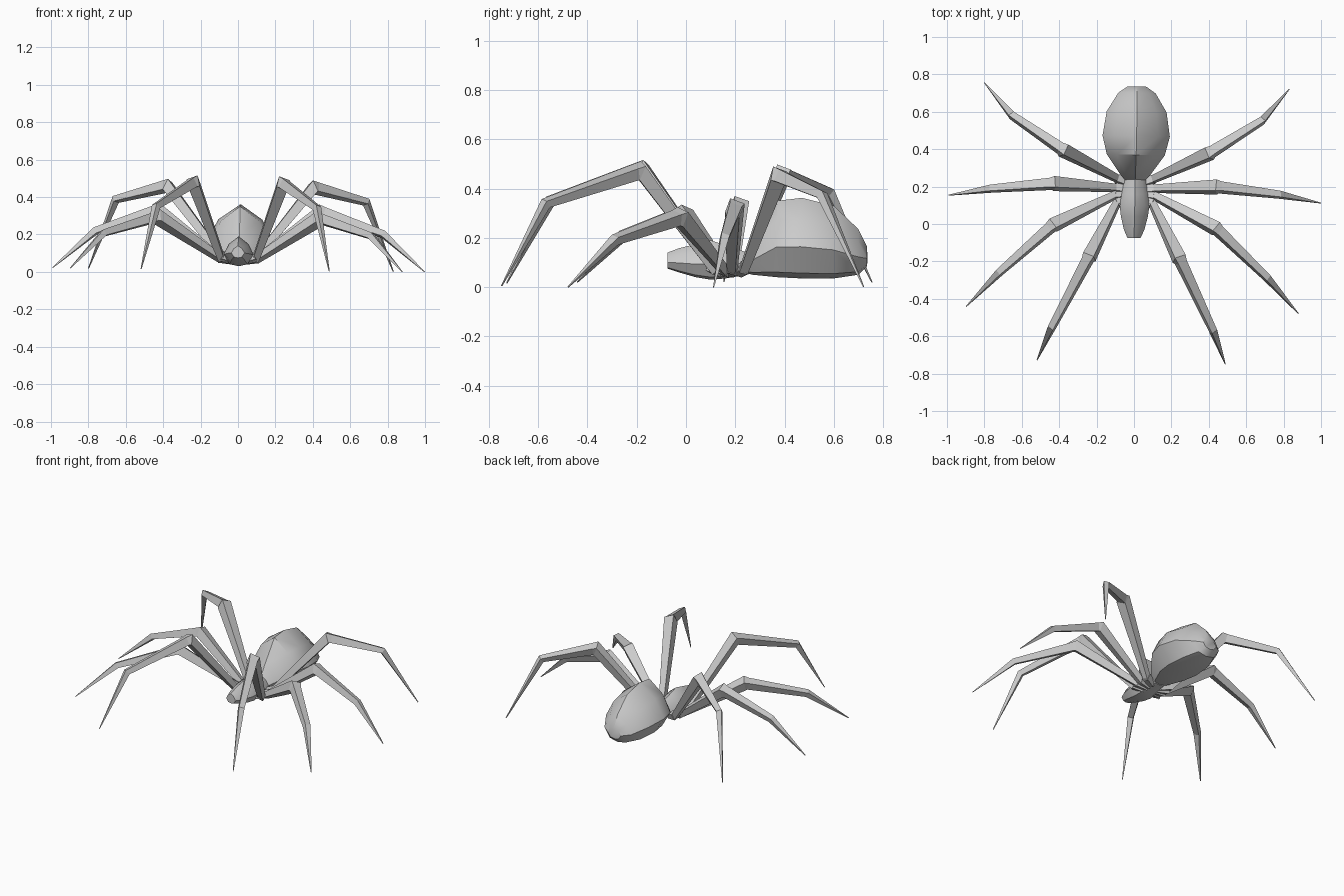
import bpy
import bmesh
import math
from mathutils import Matrix, Vector

cube = bpy.data.objects.get("Cube")
if cube:
    bpy.data.objects.remove(cube, do_unlink=True)

grey = bpy.data.materials.new("plain grey")
grey.use_nodes = True
grey.diffuse_color = (0.6, 0.6, 0.6, 1)
grey.node_tree.nodes["Principled BSDF"].inputs["Base Color"].default_value = (0.6, 0.6, 0.6, 1)

# The whole creature stands slightly turned and tilted
POSE = Matrix.Rotation(math.radians(-1.2), 4, "Z") @ Matrix.Rotation(0.011, 4, "Y")


def loft(name, rings, smooth=False):
    """Skin a list of equal-length point rings and cap both ends."""
    bm = bmesh.new()
    loops = [[bm.verts.new(POSE @ Vector(p)) for p in ring] for ring in rings]
    n = len(loops[0])
    for a, b in zip(loops, loops[1:]):
        for i in range(n):
            j = (i + 1) % n
            bm.faces.new((a[i], a[j], b[j], b[i]))
    bm.faces.new(loops[0])
    bm.faces.new(loops[-1])
    bmesh.ops.recalc_face_normals(bm, faces=bm.faces)
    mesh = bpy.data.meshes.new(name)
    bm.to_mesh(mesh)
    bm.free()
    mesh.materials.append(grey)
    obj = bpy.data.objects.new(name, mesh)
    bpy.context.collection.objects.link(obj)
    if smooth:
        bpy.ops.object.select_all(action="DESELECT")
        obj.select_set(True)
        bpy.context.view_layer.objects.active = obj
        bpy.ops.object.shade_smooth_by_angle(angle=math.radians(32))
    return obj


# Ridged eight-sided body section as (share of half width, share of height)
HALF = [(0.65, 0.75), (1, 0.4), (0.6, 0.07)]
SECTION = [(0, 1)] + HALF + [(0, 0)] + [(-x, z) for x, z in reversed(HALF)]


def body(name, stations):
    """Stations are (y, half width, bottom, top)."""
    loft(name, [[(x * w, y, lo + z * (hi - lo)) for x, z in SECTION]
                for y, w, lo, hi in stations], smooth=True)


body("abdomen", [
    (0.23, 0.05, 0.06, 0.13), (0.27, 0.085, 0.05, 0.2),
    (0.37, 0.155, 0.04, 0.35), (0.47, 0.18, 0.035, 0.362),
    (0.6, 0.16, 0.035, 0.33), (0.7, 0.1, 0.05, 0.235),
    (0.735, 0.05, 0.085, 0.165)])

body("head_and_thorax", [
    (-0.075, 0.035, 0.075, 0.14), (-0.03, 0.055, 0.06, 0.157),
    (0.04, 0.072, 0.04, 0.175), (0.1, 0.08, 0.03, 0.19),
    (0.16, 0.07, 0.035, 0.17), (0.25, 0.055, 0.05, 0.14)])


def tube(name, points, radii, side):
    """Tapered four-sided limb through the points."""
    pts = [Vector((side * x, y, z)) for x, y, z in points]
    rings = []
    for i, p in enumerate(pts):
        steps = []
        if i:
            steps.append((p - pts[i - 1]).normalized())
        if i < len(pts) - 1:
            steps.append((pts[i + 1] - p).normalized())
        d = sum(steps, Vector()).normalized()
        across = d.cross(Vector((0, 0, 1))).normalized()
        normal = across.cross(d)
        ring = []
        for k in range(4):
            a = math.pi / 4 + side * 0.35 + k * math.pi / 2
            ring.append(p + (across * math.cos(a) + normal * math.sin(a)) * radii[i] * 1.35)
        rings.append(ring)
    loft(name, rings)


# Hip, knee, ankle and tip of each leg on one side, front to back
LEGS = {
    "front": [(0.09, 0.12, 0.065), (0.24, -0.18, 0.475), (0.43, -0.56, 0.345), (0.503, -0.738, 0.01)],
    "second": [(0.09, 0.16, 0.065), (0.435, -0.015, 0.29), (0.715, -0.273, 0.2), (0.888, -0.46, 0.01)],
    "third": [(0.09, 0.19, 0.065), (0.435, 0.207, 0.325), (0.77, 0.173, 0.21), (0.995, 0.133, 0.011)],
    "rear": [(0.085, 0.235, 0.065), (0.39, 0.385, 0.455), (0.67, 0.567, 0.38), (0.815, 0.738, 0.01)],
}

for side, label in ((1, "left"), (-1, "right")):
    for place, joints in LEGS.items():
        hip, knee, ankle, tip = (Vector(j) for j in joints)
        root = Vector((0.03, hip.y * 0.7 + 0.05, 0.06))
        # Step down from the thigh to the thinner shin just past the knee
        shin = knee + (ankle - knee).normalized() * 0.02
        tube(f"{label}_{place}_hip", [root, hip + (knee - hip) * 0.04],
             [0.018, 0.022], side)
        tube(f"{label}_{place}_leg", [hip, knee, shin, ankle, tip],
             [0.018, 0.033, 0.027, 0.018, 0.002], side)
